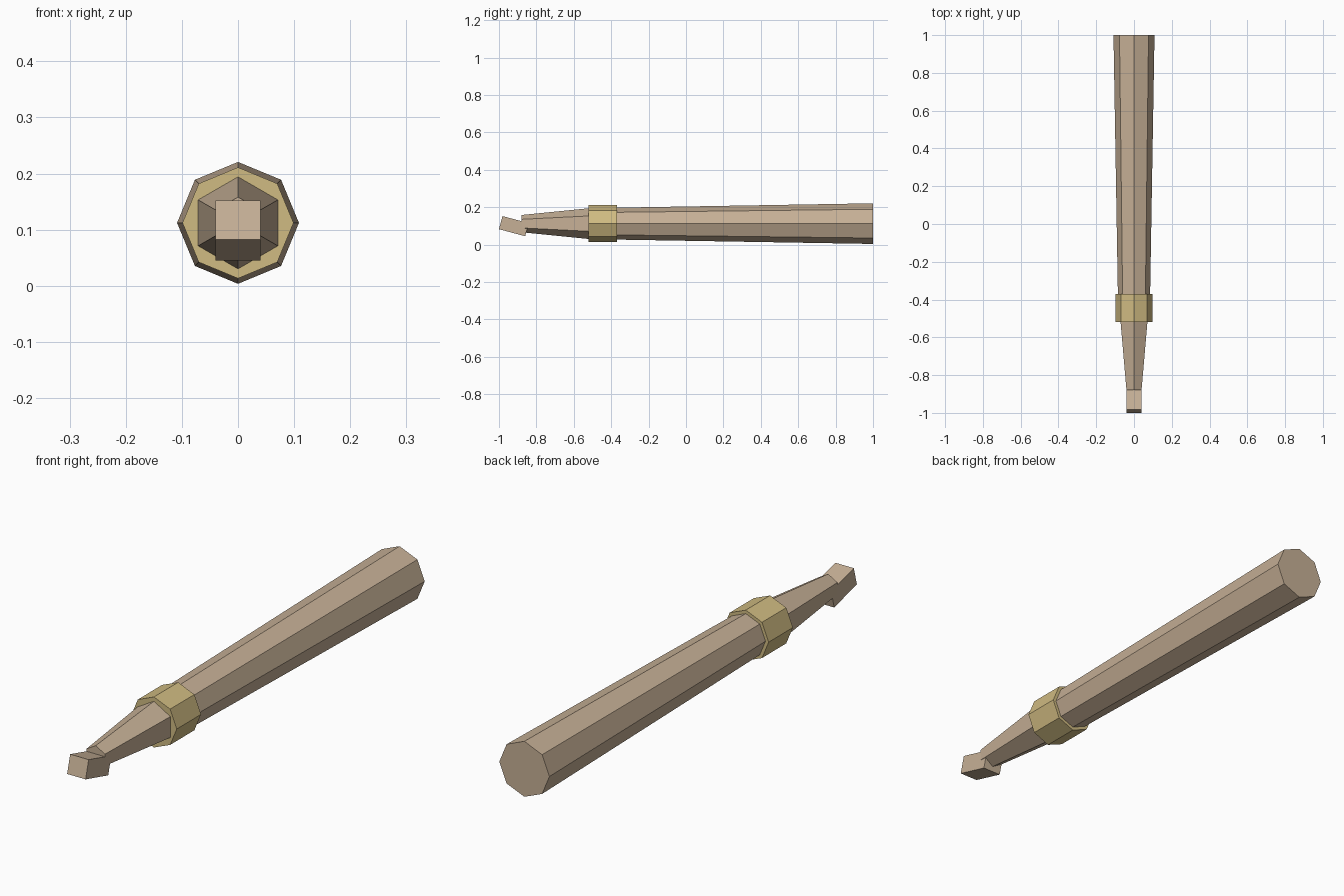
import bpy, math
from mathutils import Matrix

cube = bpy.data.objects.get("Cube")
if cube:
    bpy.data.objects.remove(cube, do_unlink=True)

AXIS_Z = 0.112


def material(name, colour):
    m = bpy.data.materials.new(name)
    m.use_nodes = True
    m.diffuse_color = (*colour, 1)
    m.node_tree.nodes["Principled BSDF"].inputs["Base Color"].default_value = (*colour, 1)
    return m


wood = material("tan wood", (0.565, 0.434, 0.305))
brass = material("dull brass", (0.63, 0.497, 0.223))


def shaft(name, sides, y_front, y_back, r_front, r_back, mat):
    """Tapered prism lying along y, with a vertex pointing straight up."""
    bpy.ops.mesh.primitive_cone_add(vertices=sides, radius1=r_front, radius2=r_back,
                                    depth=y_back - y_front)
    ob = bpy.context.object
    ob.name = name
    ob.data.transform(Matrix.Rotation(math.radians(-90), 4, "X"))
    ob.location = (0, (y_front + y_back) / 2, AXIS_Z)
    ob.data.materials.append(mat)
    return ob


# Long octagonal handle, widening to the back
shaft("handle", 8, -0.45, 1.0, 0.084, 0.1086, wood)

# Collar band around the front of the handle
shaft("collar", 8, -0.52, -0.37, 0.099, 0.099, brass)

# Six-sided tapering neck
shaft("neck", 6, -0.88, -0.45, 0.046, 0.089, wood)

# Tilted block at the tip
bpy.ops.mesh.primitive_cube_add(size=1, location=(0, -0.9206, 0.0985),
                                rotation=(math.radians(-15), 0, 0))
tip = bpy.context.object
tip.name = "tip_block"
tip.scale = (0.08, 0.145, 0.0725)
tip.data.materials.append(wood)
